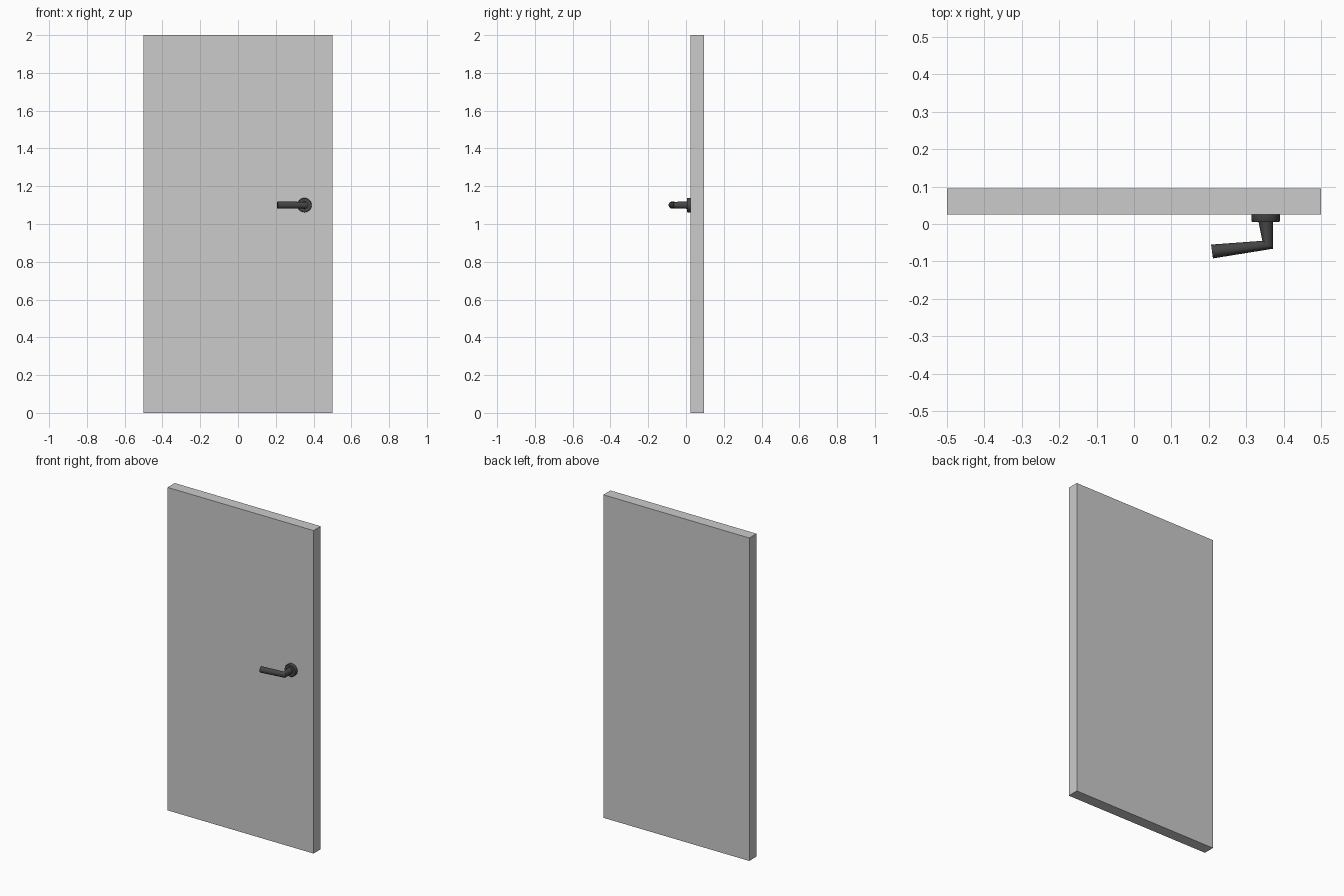
import bpy, bmesh, math
from mathutils import Vector

if "Cube" in bpy.data.objects:
    bpy.data.objects.remove(bpy.data.objects["Cube"])

HX, HZ, FRONT = 0.352, 1.10, 0.025   # handle axis and front face of the door
SEG = 32

dark = bpy.data.materials.new("dark_metal")
dark.diffuse_color = (0.06, 0.06, 0.06, 1)
dark.use_nodes = True
dark.node_tree.nodes["Principled BSDF"].inputs["Base Color"].default_value = dark.diffuse_color


def add_object(name, bm, mat=None, smooth=False):
    bmesh.ops.recalc_face_normals(bm, faces=bm.faces)
    mesh = bpy.data.meshes.new(name)
    bm.to_mesh(mesh)
    bm.free()
    obj = bpy.data.objects.new(name, mesh)
    bpy.context.collection.objects.link(obj)
    if mat:
        mesh.materials.append(mat)
    if smooth:
        bpy.ops.object.select_all(action='DESELECT')
        obj.select_set(True)
        bpy.context.view_layer.objects.active = obj
        bpy.ops.object.shade_smooth_by_angle(angle=math.radians(35))
    return obj


def loft(name, sections):
    """Skin elliptical sections: (centre x, centre y, half-axis x, half-axis y, half height)."""
    bm = bmesh.new()
    rings = []
    for cx, cy, ax, ay, h in sections:
        ring = []
        for i in range(SEG):
            a = 2 * math.pi * i / SEG
            c, s = math.cos(a), math.sin(a)
            ring.append(bm.verts.new(Vector((cx + ax * c, cy + ay * c, HZ + h * s))))
        rings.append(ring)
    for r, q in zip(rings, rings[1:]):
        for i in range(SEG):
            j = (i + 1) % SEG
            bm.faces.new((r[i], r[j], q[j], q[i]))
    bm.faces.new(rings[0])
    bm.faces.new(rings[-1])
    return add_object(name, bm, dark, True)


# Door slab
bm = bmesh.new()
bmesh.ops.create_cube(bm, size=1)
bmesh.ops.scale(bm, vec=(1, 0.07, 2), verts=bm.verts)
bmesh.ops.translate(bm, vec=(0, FRONT + 0.035, 1), verts=bm.verts)
add_object("door_panel", bm)

# Round plate with a slightly eased front edge
loft("handle_rosette", [
    (HX, FRONT, 0.038, 0, 0.038),
    (HX, 0.008, 0.038, 0, 0.038),
    (HX, 0.005, 0.036, 0, 0.036),
])

# Neck, mitred bend and lever in one piece
loft("handle_lever", [
    (HX, 0.007, 0.0195, 0, 0.0195),
    (0.3575, -0.0555, 0.0145, -0.0105, 0.0175),
    (0.2085, -0.0735, 0.0025, -0.0185, 0.0185),
])
